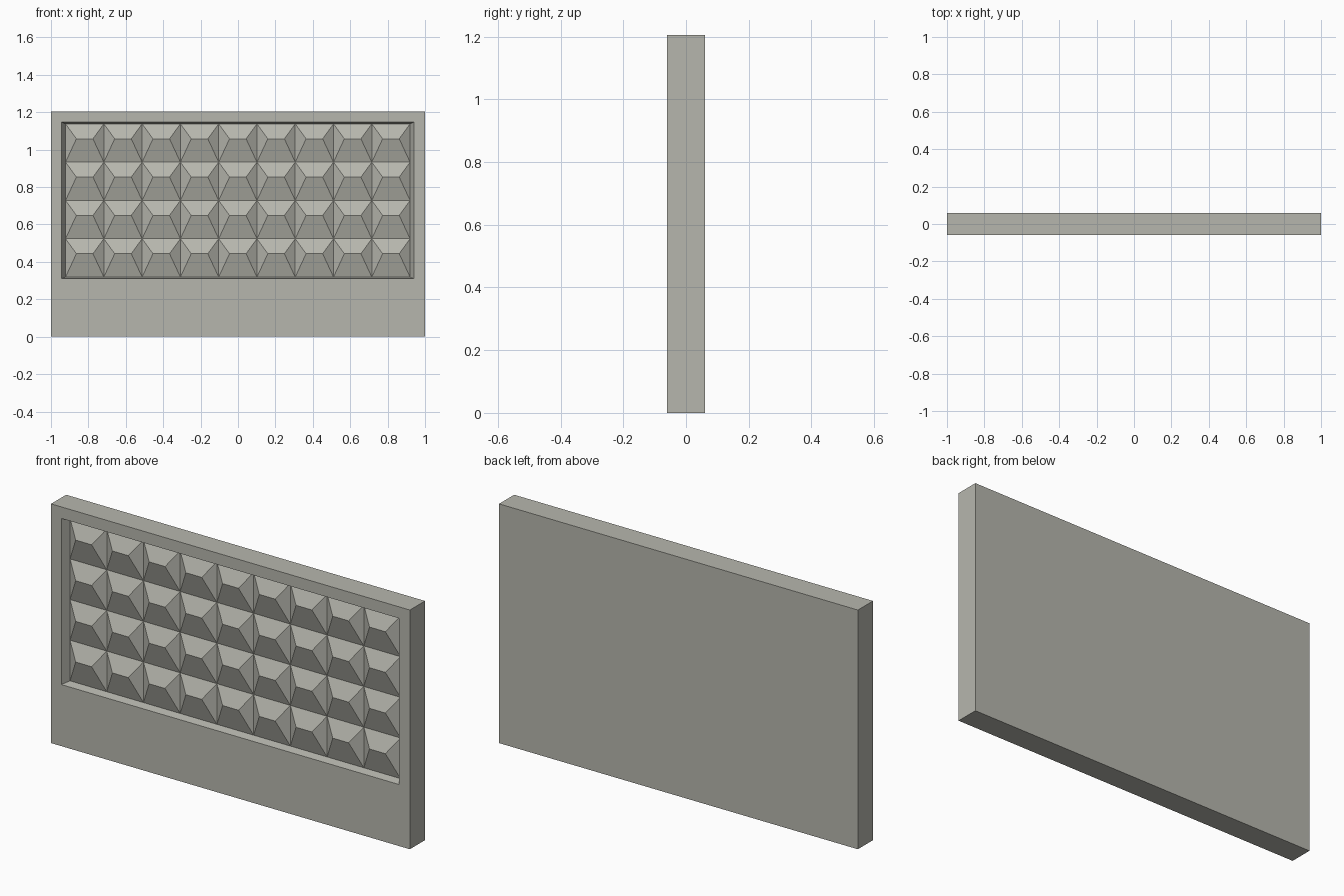
import bpy, bmesh

if "Cube" in bpy.data.objects:
    bpy.data.objects.remove(bpy.data.objects["Cube"])

stone = bpy.data.materials.new("warm_grey_stone")
stone.diffuse_color = (0.47, 0.47, 0.42, 1)
stone.use_nodes = True
stone.node_tree.nodes["Principled BSDF"].inputs["Base Color"].default_value = stone.diffuse_color

HALF_D, HEIGHT = 0.06, 1.205
FRONT, FLOOR = -HALF_D, -0.02
OPENING = (-0.943, 0.94, 0.31, 1.147)
PANEL = (-0.922, 0.92, 0.319, 1.138)
COLS, ROWS = 9, 4


def finish(name, bm):
    bmesh.ops.remove_doubles(bm, verts=bm.verts, dist=1e-5)
    mesh = bpy.data.meshes.new(name)
    bm.to_mesh(mesh)
    bm.free()
    mesh.materials.append(stone)
    obj = bpy.data.objects.new(name, mesh)
    bpy.context.collection.objects.link(obj)
    return obj


def loop(bm, rect, y):
    x0, x1, z0, z1 = rect
    return [bm.verts.new(p) for p in
            ((x0, y, z0), (x1, y, z0), (x1, y, z1), (x0, y, z1))]


def bridge(bm, a, b):
    for i in range(4):
        j = (i + 1) % 4
        bm.faces.new((a[i], a[j], b[j], b[i]))


# Slab with a framed recess whose walls taper slightly inward
bm = bmesh.new()
outer = (-1, 1, 0, HEIGHT)
back = loop(bm, outer, HALF_D)
front = loop(bm, outer, FRONT)
opening = loop(bm, OPENING, FRONT)
floor = loop(bm, PANEL, FLOOR)
bm.faces.new(back[::-1])
bridge(bm, back, front)
bridge(bm, front, opening)
bridge(bm, opening, floor)
finish("wall_slab", bm)

# Grid of hipped studs covering the recess floor
bm = bmesh.new()
x0, x1, z0, z1 = PANEL
w, h = (x1 - x0) / COLS, (z1 - z0) / ROWS
for c in range(COLS):
    for r in range(ROWS):
        x, z = x0 + c * w, z0 + r * h
        base = loop(bm, (x, x + w, z, z + h), FLOOR)
        left = bm.verts.new((x + 0.058, FRONT + 0.002, z + h - 0.08))
        right = bm.verts.new((x + w - 0.058, FRONT + 0.002, z + h - 0.08))
        bm.faces.new((base[0], base[1], right, left))
        bm.faces.new((base[1], base[2], right))
        bm.faces.new((base[2], base[3], left, right))
        bm.faces.new((base[3], base[0], left))
finish("stud_panel", bm)
